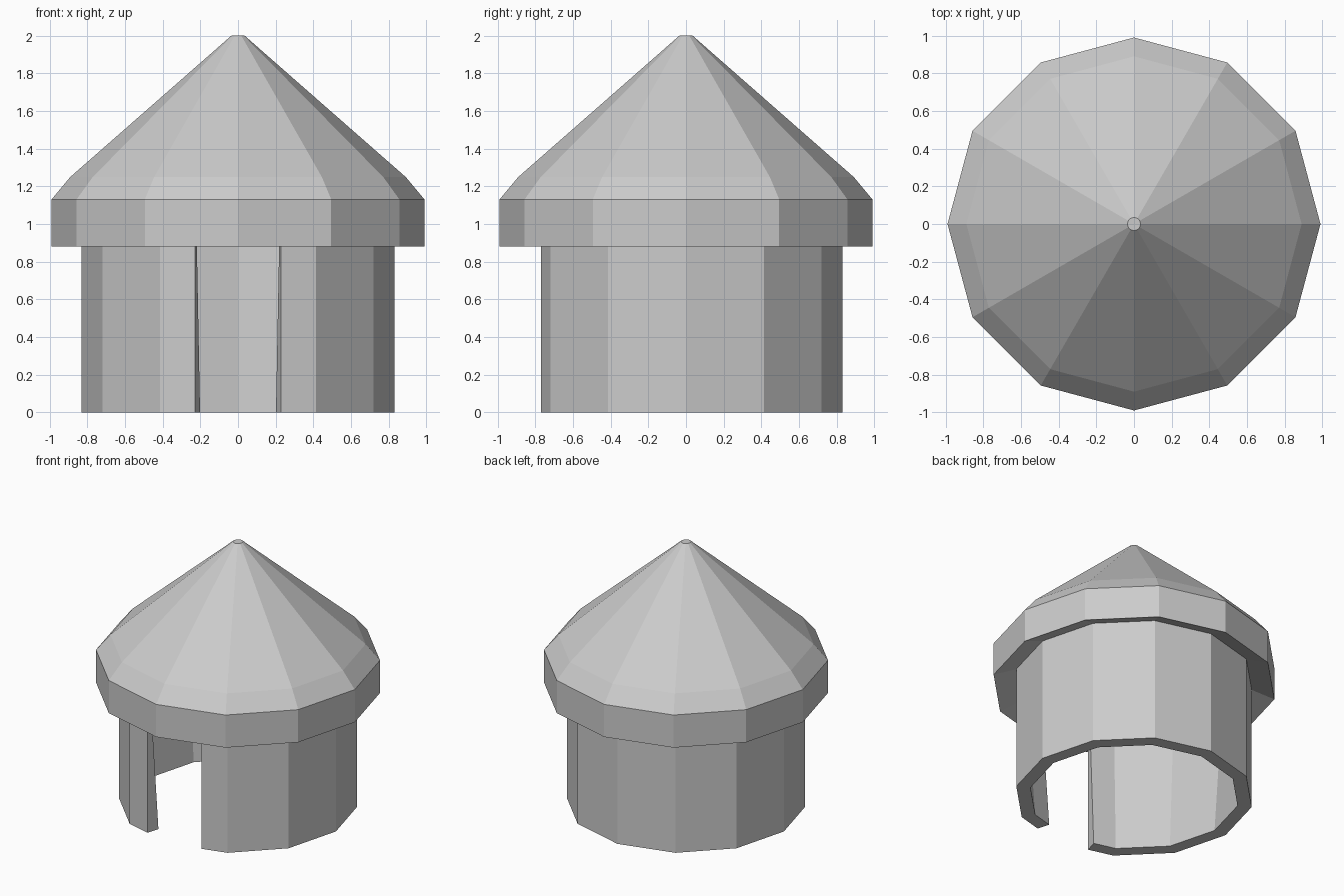
import bpy, bmesh
from math import radians, degrees, atan2, cos, sin

if "Cube" in bpy.data.objects:
    bpy.data.objects.remove(bpy.data.objects["Cube"])

SIDES = 12
STEP = 360 / SIDES


def ring_radius(r, deg):
    """Distance to the edge of a 12-gon of corner radius r at this angle."""
    return r * cos(radians(STEP / 2)) / cos(radians(deg % STEP - STEP / 2))


def sweep(name, profile, angles, full_turn, close_profile):
    """Sweep an (r, z) profile around z through the given angles."""
    bm = bmesh.new()
    cols = []
    for a in angles:
        t = radians(a)
        cols.append([bm.verts.new((ring_radius(r, a) * cos(t),
                                   ring_radius(r, a) * sin(t), z))
                     for r, z in profile])
    n, m = len(cols), len(profile)
    for i in range(n if full_turn else n - 1):
        a, b = cols[i], cols[(i + 1) % n]
        for j in range(m if close_profile else m - 1):
            k = (j + 1) % m
            bm.faces.new((a[j], b[j], b[k], a[k]))
    if full_turn:
        # caps at the outer and inner tips
        top = max(z for r, z in profile)
        for j, (r, z) in enumerate(profile):
            if r < 0.1:
                bm.faces.new([c[j] for c in cols])
    else:
        # door jambs
        bm.faces.new(cols[0])
        bm.faces.new(cols[-1])
    bmesh.ops.recalc_face_normals(bm, faces=bm.faces)
    mesh = bpy.data.meshes.new(name)
    bm.to_mesh(mesh)
    bm.free()
    obj = bpy.data.objects.new(name, mesh)
    bpy.context.collection.objects.link(obj)
    return obj


# Round wall with a doorway at the front, thinner towards the top
half_door = degrees(atan2(0.229, 0.768))
wall_angles = ([-90 + half_door] + [-60 + STEP * i for i in range(SIDES - 1)]
               + [270 - half_door])
sweep("wall", [(0.83, 0.94), (0.83, 0), (0.73, 0), (0.80, 1.01)],
      wall_angles, False, False)

# Hollow pointed roof: underside lip, rim, bevel, cone, then the inner skin
roof_outer = [(0.83, 0.94), (0.99, 0.88), (0.99, 1.13), (0.89, 1.25), (0.035, 2.0)]
roof_inner = [(0.03, 1.9), (0.83, 1.17), (0.90, 1.10), (0.92, 0.97), (0.80, 1.01)]
bm_angles = [STEP * i for i in range(SIDES)]
roof = sweep("roof", roof_inner + roof_outer, bm_angles, True, True)

# Remove the hidden sleeve joining the two tip caps
bm = bmesh.new()
bm.from_mesh(roof.data)
sleeve = [f for f in bm.faces
          if len(f.verts) == 4 and all(v.co.xy.length < 0.1 for v in f.verts)]
bmesh.ops.delete(bm, geom=sleeve, context='FACES')
bmesh.ops.recalc_face_normals(bm, faces=bm.faces)
bm.to_mesh(roof.data)
bm.free()
